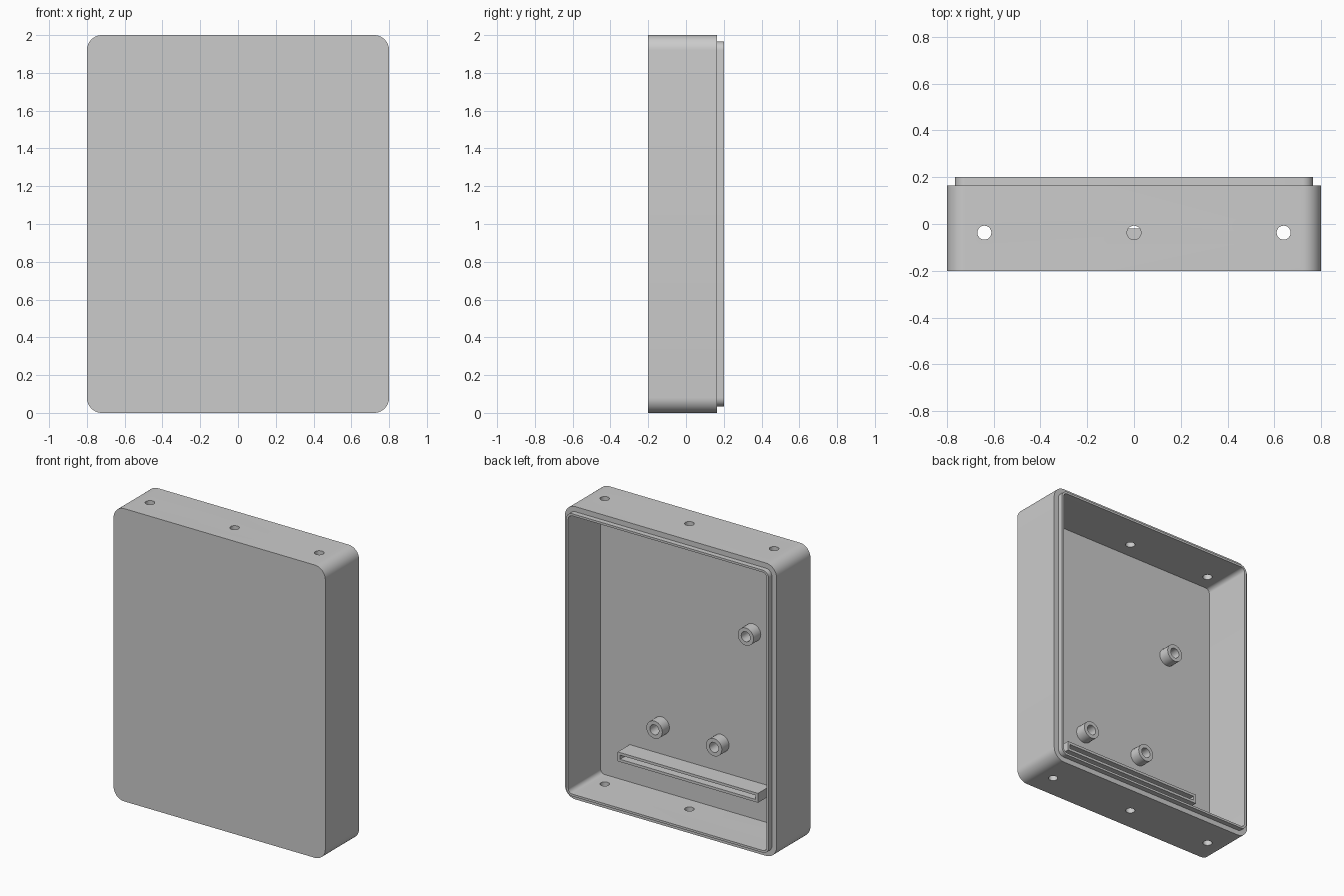
import bpy, bmesh, math
from mathutils import Vector

cube = bpy.data.objects.get("Cube")
if cube:
    bpy.data.objects.remove(cube, do_unlink=True)

grey = bpy.data.materials.new("light_grey")
grey.use_nodes = True
COLOUR = (0.6, 0.6, 0.6, 1)
grey.diffuse_color = COLOUR
grey.node_tree.nodes["Principled BSDF"].inputs["Base Color"].default_value = COLOUR

WIDTH, HEIGHT = 1.6, 2.0
FRONT, SHOULDER, BACK = -0.2, 0.165, 0.2
WALL, STEP, CORNER = 0.05, 0.035, 0.08
FLOOR = FRONT + WALL


def rounded_rect(cx, cz, w, h, r, y, steps=10):
    """Ring of points around a rounded rectangle facing y."""
    ring = []
    for i, (sx, sz) in enumerate(((1, 1), (-1, 1), (-1, -1), (1, -1))):
        ox, oz = cx + sx * (w / 2 - r), cz + sz * (h / 2 - r)
        for k in range(steps + 1 if r else 1):
            a = math.pi / 2 * (i + k / steps)
            ring.append(Vector((ox + r * math.cos(a), y, oz + r * math.sin(a))))
    return ring


def circle(cx, cz, r, y, sides=24):
    angles = [2 * math.pi * i / sides for i in range(sides)]
    return [Vector((cx + r * math.cos(a), y, cz + r * math.sin(a))) for a in angles]


def loft(name, rings, cap_start=False, cap_end=False):
    """Join successive rings with quads, optionally closing the ends."""
    bm = bmesh.new()
    loops = [[bm.verts.new(p) for p in ring] for ring in rings]
    n = len(loops[0])
    for a, b in zip(loops, loops[1:]):
        for i in range(n):
            j = (i + 1) % n
            bm.faces.new((a[i], a[j], b[j], b[i]))
    if cap_start:
        bm.faces.new(loops[0])
    if cap_end:
        bm.faces.new(loops[-1])
    bmesh.ops.recalc_face_normals(bm, faces=bm.faces)
    mesh = bpy.data.meshes.new(name)
    bm.to_mesh(mesh)
    bm.free()
    mesh.materials.append(grey)
    obj = bpy.data.objects.new(name, mesh)
    bpy.context.collection.objects.link(obj)
    return obj


def smooth(obj):
    bpy.ops.object.select_all(action='DESELECT')
    obj.select_set(True)
    bpy.context.view_layer.objects.active = obj
    bpy.ops.object.shade_smooth_by_angle(angle=math.radians(35))


def shell_ring(inset, y):
    return rounded_rect(0, HEIGHT / 2, WIDTH - 2 * inset, HEIGHT - 2 * inset,
                        CORNER - inset, y)


# Open-backed tray with a stepped lip around the rim
tray = loft("case_tray", [
    shell_ring(0, FRONT), shell_ring(0, SHOULDER), shell_ring(STEP, SHOULDER),
    shell_ring(STEP, BACK), shell_ring(WALL, BACK), shell_ring(WALL, FLOOR),
], cap_start=True, cap_end=True)

# Screw holes through the top and bottom walls
for x in (-0.64, 0, 0.64):
    bpy.ops.mesh.primitive_cylinder_add(vertices=24, radius=0.03, depth=2.4,
                                        location=(x, -0.037, 1))
    cutter = bpy.context.object
    cutter.name = "hole_cutter"
    cutter.hide_render = True
    cutter.data.materials.append(grey)
    cut = tray.modifiers.new("hole", 'BOOLEAN')
    cut.operation = 'DIFFERENCE'
    cut.solver = 'EXACT'
    cut.object = cutter
    bpy.ops.object.select_all(action='DESELECT')
    tray.select_set(True)
    bpy.context.view_layer.objects.active = tray
    bpy.ops.object.modifier_apply(modifier=cut.name)
    bpy.data.objects.remove(cutter, do_unlink=True)
smooth(tray)

# Hollow mounting posts on the inner floor
posts = {"upper_post": (-0.40, 1.32), "lower_left_post": (0.29, 0.5),
         "lower_right_post": (-0.16, 0.5)}
for name, (x, z) in posts.items():
    tip = -0.073
    smooth(loft(name, [circle(x, z, 0.06, FLOOR), circle(x, z, 0.06, tip),
                       circle(x, z, 0.034, tip), circle(x, z, 0.034, FLOOR)]))


# Slotted holder bar near the bottom
def bar_ring(inset, y):
    return rounded_rect(0, 0.273, 1.06 - 2 * inset, 0.064 - 2 * inset, 0, y)


loft("slotted_bar", [bar_ring(0, FLOOR), bar_ring(0, -0.02),
                     bar_ring(0.018, -0.02), bar_ring(0.018, FLOOR + 0.01)],
     cap_end=True)
